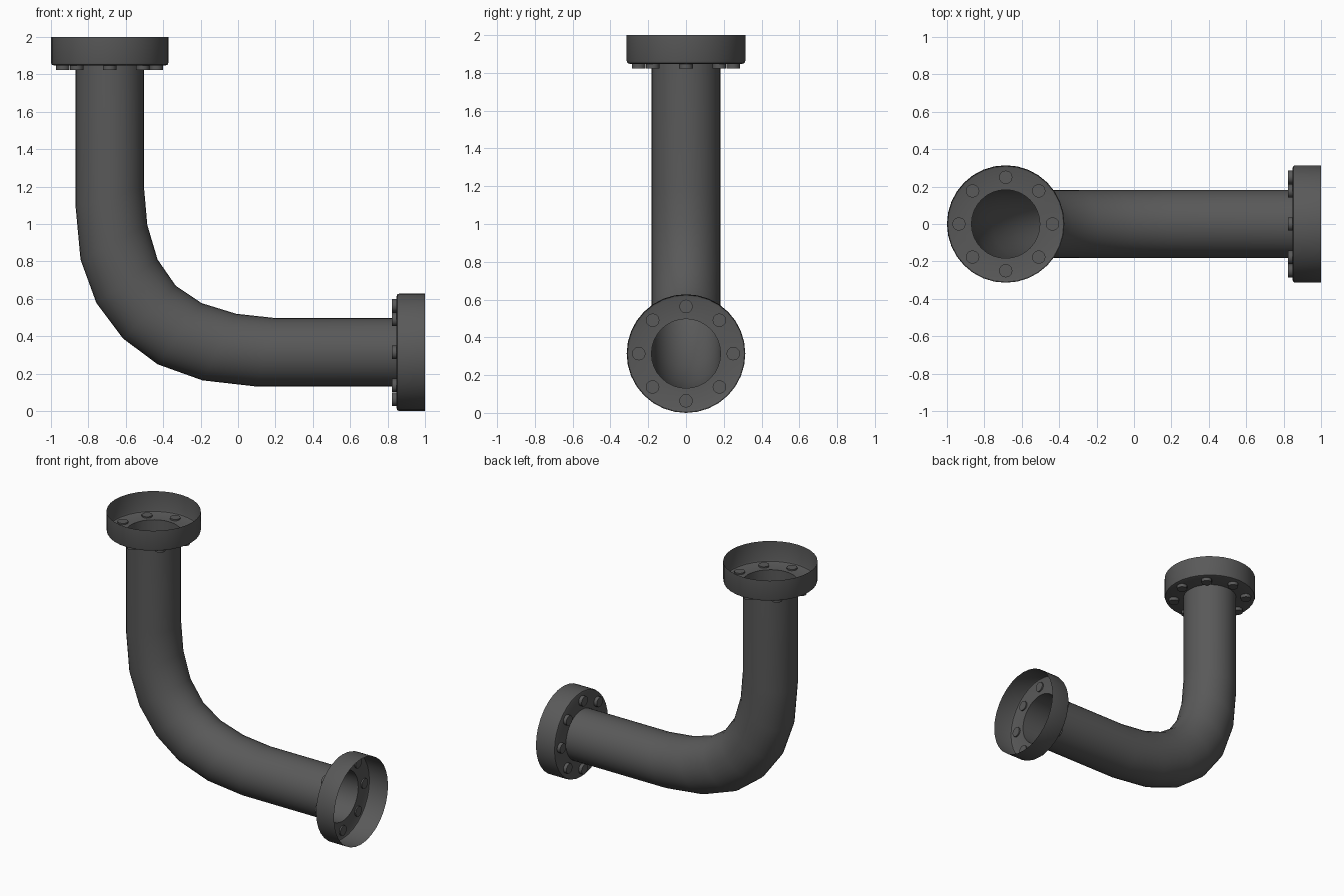
import bpy, bmesh, math
from mathutils import Matrix, Vector

if "Cube" in bpy.data.objects:
    bpy.data.objects.remove(bpy.data.objects["Cube"])

R_PIPE, R_FLANGE = 0.183, 0.314
CX, CZ = -1 + R_FLANGE, R_FLANGE      # axes of the upright and level legs
SEG = 32

mat = bpy.data.materials.new("dark_grey")
mat.diffuse_color = (0.1, 0.1, 0.1, 1)
mat.use_nodes = True
mat.node_tree.nodes["Principled BSDF"].inputs["Base Color"].default_value = mat.diffuse_color


def finish(bm, name, matrix=Matrix()):
    me = bpy.data.meshes.new(name)
    bm.to_mesh(me)
    bm.free()
    me.transform(matrix)
    me.materials.append(mat)
    ob = bpy.data.objects.new(name, me)
    bpy.context.collection.objects.link(ob)
    bpy.ops.object.select_all(action='DESELECT')
    ob.select_set(True)
    bpy.context.view_layer.objects.active = ob
    bpy.ops.object.shade_smooth_by_angle(angle=math.radians(35))
    return ob


def loft(bm, rings):
    loops = [[bm.verts.new(p) for p in ring] for ring in rings]
    for a, b in zip(loops, loops[1:]):
        for i in range(SEG):
            j = (i + 1) % SEG
            bm.faces.new((a[i], a[j], b[j], b[i]))


# Elbow pipe: each ring spans an outer and an inner point in the xz plane
o, r = -R_PIPE, R_PIPE
half = [((CX + o, 1.85), (CX + r, 1.85)),
        ((CX + o, 1.10), (CX + r, 1.20)),
        ((-0.842, 0.81), (-0.485, 0.995)),
        ((-0.757, 0.577), (-0.43, 0.81)),
        ((-0.615, 0.388), (-0.333, 0.67))]
rest = [((-0.43, 0.25), (-0.195, 0.577)),
        ((-0.19, 0.164), (-0.01, 0.52)),
        ((0.10, CZ + o), (0.20, CZ + r)),
        ((0.85, CZ + o), (0.85, CZ + r))]
rings = []
for (ax, az), (bx, bz) in half + rest:
    ring = []
    for i in range(SEG):
        t = 2 * math.pi * i / SEG
        k = (1 + math.cos(t)) / 2
        ring.append((ax + (bx - ax) * k, R_PIPE * math.sin(t), az + (bz - az) * k))
    rings.append(ring)
bm = bmesh.new()
loft(bm, rings)
bmesh.ops.recalc_face_normals(bm, faces=bm.faces)
finish(bm, "elbow_pipe")


# Open cup-shaped flange, mouth at local z = 0, with eight bolts in its floor
def flange(name, matrix):
    profile = [(R_PIPE, -0.152), (R_FLANGE - 0.015, -0.152), (R_FLANGE - 0.004, -0.148),
               (R_FLANGE, -0.137), (R_FLANGE, 0)]
    bm = bmesh.new()
    loft(bm, [[(rad * math.cos(2 * math.pi * i / SEG), rad * math.sin(2 * math.pi * i / SEG), z)
               for i in range(SEG)] for rad, z in profile])
    finish(bm, name, matrix)
    bm = bmesh.new()
    for i in range(8):
        a = i * math.pi / 4
        pos = Vector((0.25 * math.cos(a), 0.25 * math.sin(a), -0.159))
        bmesh.ops.create_cone(bm, cap_ends=True, segments=12, radius1=0.036, radius2=0.036,
                              depth=0.034, matrix=Matrix.Translation(pos))
    finish(bm, name + "_bolts", matrix)


flange("top_flange", Matrix.Translation((CX, 0, 2)))
flange("side_flange", Matrix.Translation((1, 0, CZ)) @ Matrix.Rotation(math.pi / 2, 4, 'Y'))
